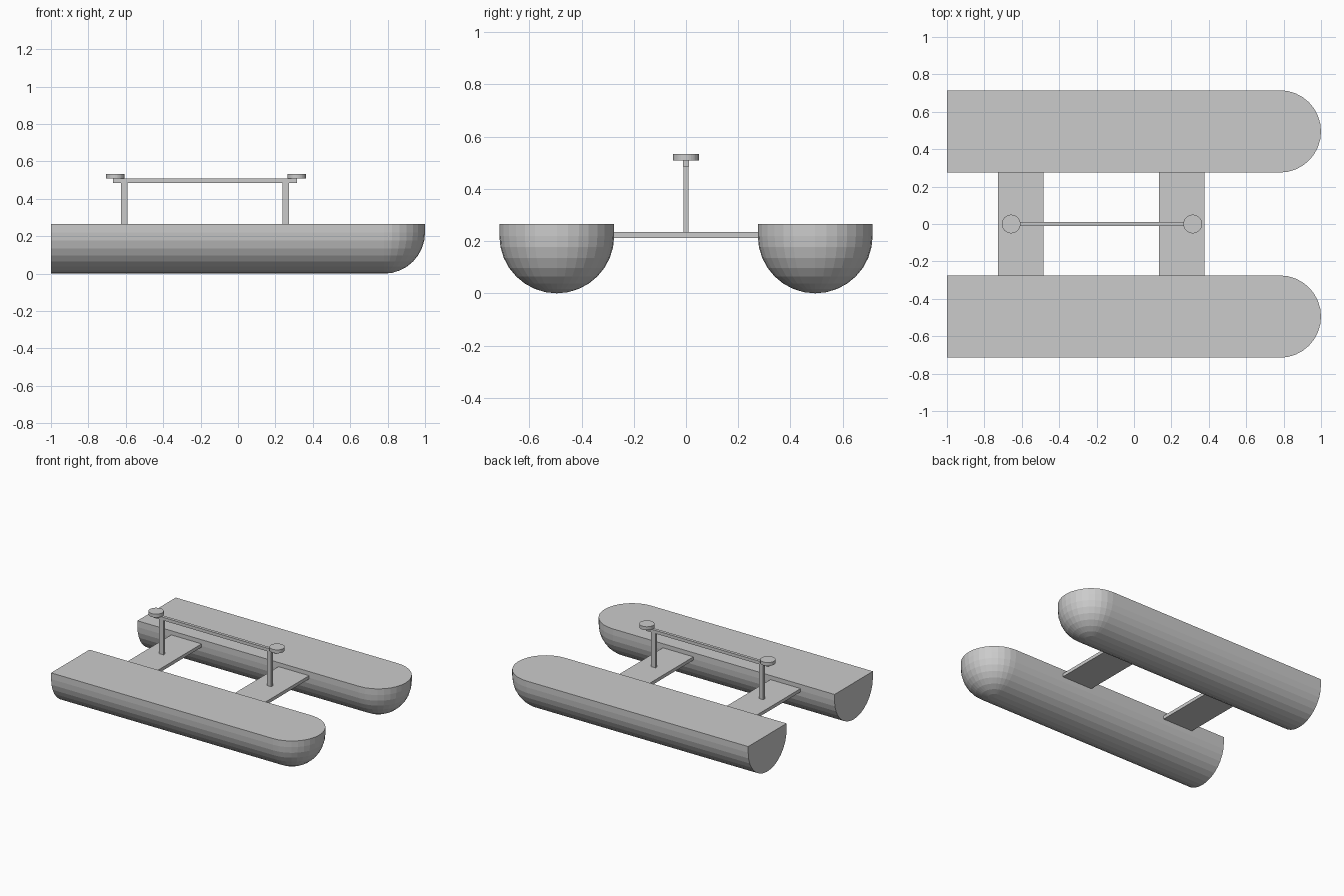
import bpy, bmesh
from math import sin, cos, pi

if "Cube" in bpy.data.objects:
    bpy.data.objects.remove(bpy.data.objects["Cube"])

R, TOP, NOSE, STERN = 0.22, 0.265, 0.78, -1.0
HULL_Y = 0.495


def finish(bm, name):
    bmesh.ops.recalc_face_normals(bm, faces=bm.faces[:])
    mesh = bpy.data.meshes.new(name)
    bm.to_mesh(mesh)
    bm.free()
    obj = bpy.data.objects.new(name, mesh)
    bpy.context.collection.objects.link(obj)
    return obj


def box(name, x0, x1, y0, y1, z0, z1):
    bm = bmesh.new()
    bmesh.ops.create_cube(bm, size=1)
    for v in bm.verts:
        v.co.x = x1 if v.co.x > 0 else x0
        v.co.y = y1 if v.co.y > 0 else y0
        v.co.z = z1 if v.co.z > 0 else z0
    return finish(bm, name)


def hull(name, cy):
    # Stacked outlines: straight sides, round bow, flat stern
    levels = [(TOP, R)] + [(R - R * sin(k * pi / 16), R * cos(k * pi / 16))
                           for k in range(9)]
    bm = bmesh.new()
    rings = []
    for z, r in levels:
        pts = [(STERN, -r)]
        pts += [(NOSE + r * cos(a), r * sin(a))
                for a in (-pi / 2 + i * pi / 16 for i in range(17))]
        pts += [(STERN, r)]
        rings.append([bm.verts.new((x, y + cy, z)) for x, y in pts])
    n = len(rings[0])
    bm.faces.new(rings[0])
    for a, b in zip(rings, rings[1:]):
        for i in range(n):
            j = (i + 1) % n
            bm.faces.new((a[i], a[j], b[j], b[i]))
    # Close the keel and the bow pole
    bmesh.ops.remove_doubles(bm, verts=bm.verts[:], dist=1e-5)
    return finish(bm, name)


def disc(name, x, y, z0, z1, r):
    bm = bmesh.new()
    bmesh.ops.create_cone(bm, cap_ends=True, segments=32, radius1=r,
                          radius2=r, depth=z1 - z0)
    bmesh.ops.translate(bm, verts=bm.verts[:], vec=(x, y, (z0 + z1) / 2))
    return finish(bm, name)


# Floats
hull("left_hull", HULL_Y)
hull("right_hull", -HULL_Y)

# Cross boards, posts and end discs
for side, b0, b1, px, dx in (("rear", -0.728, -0.485, -0.6085, -0.657),
                             ("front", 0.133, 0.378, 0.2555, 0.314)):
    box(side + "_cross_board", b0, b1, -0.28, 0.28, 0.211, 0.235)
    box(side + "_post", px - 0.0175, px + 0.0175, -0.009, 0.009, 0.23, 0.487)
    disc(side + "_disc", dx, 0, 0.508, 0.533, 0.05)

# Top rail
box("top_rail", -0.668, 0.315, -0.011, 0.011, 0.485, 0.508)
